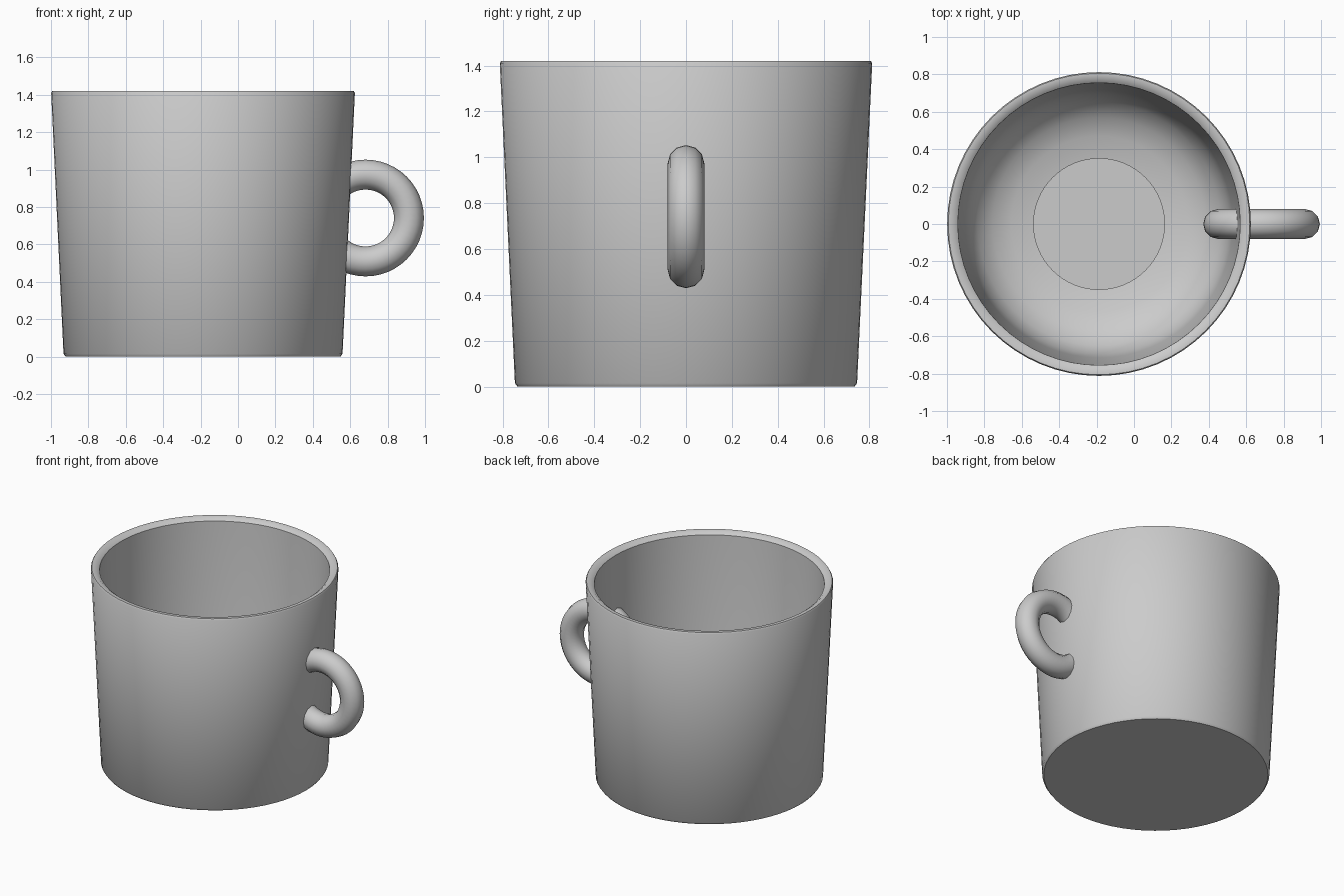
import bpy, bmesh, math
from mathutils import Vector

if "Cube" in bpy.data.objects:
    bpy.data.objects.remove(bpy.data.objects["Cube"])

CX = -0.187      # cup axis
SEGMENTS = 64


def finish(obj, angle):
    bpy.ops.object.select_all(action='DESELECT')
    obj.select_set(True)
    bpy.context.view_layer.objects.active = obj
    bpy.ops.object.shade_smooth_by_angle(angle=math.radians(angle))


def lathe(name, profile, cap_start):
    bm = bmesh.new()
    rings = []
    for r, z in profile:
        rings.append([bm.verts.new((r * math.cos(a), r * math.sin(a), z))
                      for a in (2 * math.pi * i / SEGMENTS for i in range(SEGMENTS))])
    for low, high in zip(rings, rings[1:]):
        for i in range(SEGMENTS):
            j = (i + 1) % SEGMENTS
            bm.faces.new((low[i], low[j], high[j], high[i]))
    if cap_start:
        bm.faces.new(list(reversed(rings[0])))
    mesh = bpy.data.meshes.new(name)
    bm.to_mesh(mesh)
    bm.free()
    obj = bpy.data.objects.new(name, mesh)
    bpy.context.collection.objects.link(obj)
    obj.location = (CX, 0, 0)
    return obj


# Cup: base, tapered outer wall, rim, inner wall and rounded inner floor
cup = lathe("cup_body", [
    (0.735, 0.0), (0.746, 0.015),
    (0.812, 1.41), (0.806, 1.42),
    (0.78, 1.42), (0.755, 1.40),
    (0.715, 0.38), (0.695, 0.25), (0.65, 0.16),
    (0.57, 0.09), (0.47, 0.05), (0.35, 0.03),
], cap_start=True)
finish(cup, 40)

# Handle: full ring passing through the wall
bpy.ops.mesh.primitive_torus_add(
    major_radius=0.232, minor_radius=0.08, major_segments=48, minor_segments=12,
    location=(0.682, 0, 0.741), rotation=(math.pi / 2, 0, 0))
handle = bpy.context.object
handle.name = "handle"
finish(handle, 60)
